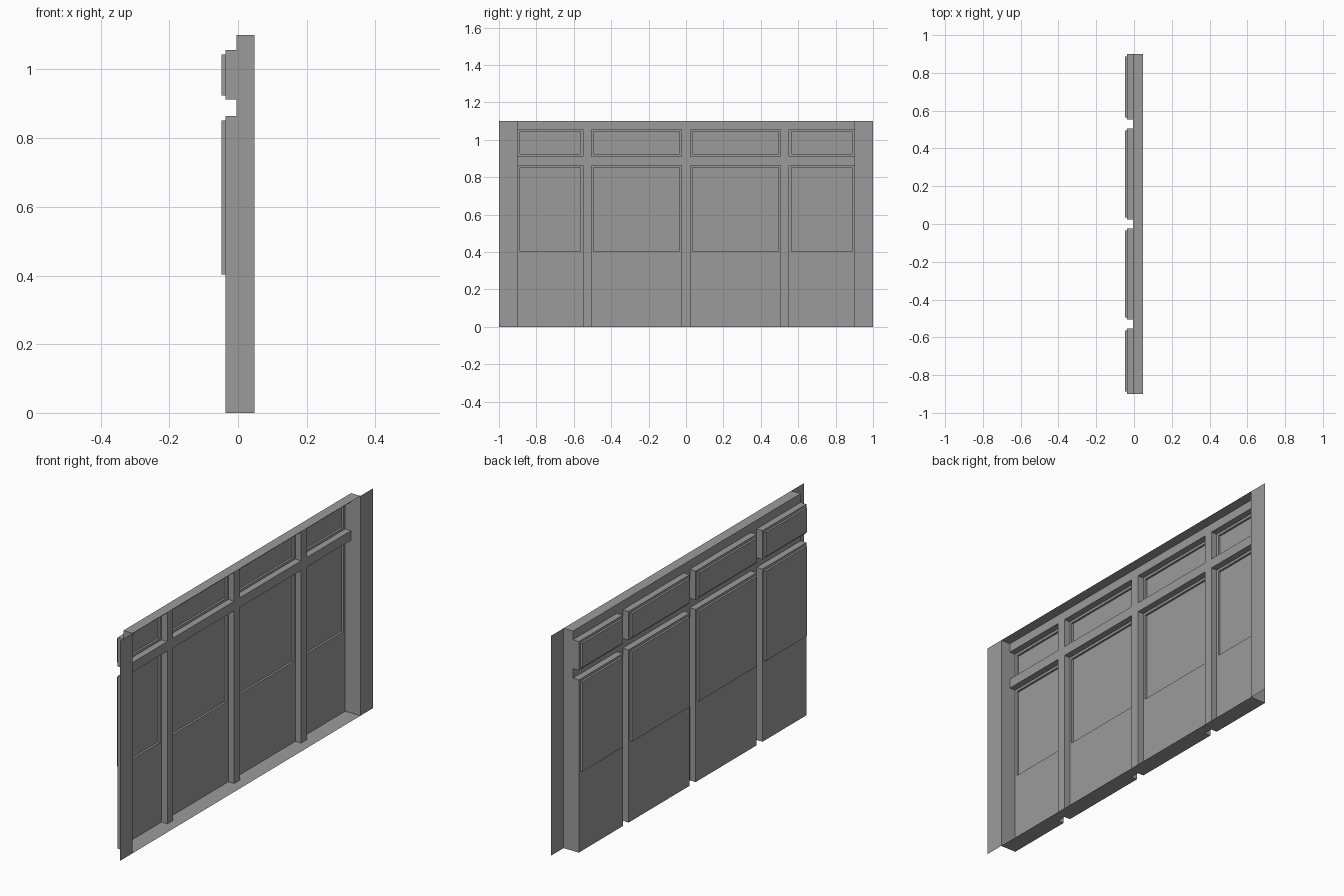
import bpy, bmesh
from mathutils import Vector

if "Cube" in bpy.data.objects:
    bpy.data.objects.remove(bpy.data.objects["Cube"])

# Depth (x) of each layer of the pressed wainscot sheet; -x is the outer face
DEPTH = {"side_flange": 0.0475, "frame": -0.0045, "panel": -0.037, "raised_field": -0.0475}
TOP, END, EDGE, RIM = 1.10, 0.90, 1.0, 0.012

# Panel bays along y (mirrored) and the two rows: bottom, top, raised bottom, raised top
half = [(0.0235, 0.506), (0.552, END)]
BAYS = [(-b, -a) for a, b in reversed(half)] + half
ROWS = [(0.0, 0.864, 0.403, 0.852), (0.912, 1.056, 0.924, 1.044)]


def part_at(y, z):
    """Name of the layer found at a point of the wall."""
    if abs(y) > END or not 0 < z < TOP:
        return "side_flange"
    for y0, y1 in BAYS:
        for z0, z1, r0, r1 in ROWS:
            if y0 < y < y1 and z0 < z < z1:
                inside = y0 + RIM < y < y1 - RIM and r0 < z < r1
                return "raised_field" if inside else "panel"
    return "frame"


ys = sorted({-EDGE, EDGE} | {v for a, b in BAYS for v in (a, a + RIM, b - RIM, b)})
zs = sorted({0.0, TOP} | {v for r in ROWS for v in r})
meshes = {name: bmesh.new() for name in DEPTH}


def quad(part, pts, normal):
    bm = meshes[part]
    f = bm.faces.new([bm.verts.new(p) for p in pts])
    f.normal_update()
    if f.normal.dot(Vector(normal)) < 0:
        f.normal_flip()


def step(a, b, p, q, axis):
    """Return wall between neighbouring cells a and b, along edge p-q."""
    xa, xb = DEPTH[a], DEPTH[b]
    if xa == xb:
        return
    owner, sign = (a, 1) if xa < xb else (b, -1)
    quad(owner, [(xa, *p), (xa, *q), (xb, *q), (xb, *p)], [sign * c for c in axis])


# Flat faces of every layer
for y0, y1 in zip(ys, ys[1:]):
    for z0, z1 in zip(zs, zs[1:]):
        part = part_at((y0 + y1) / 2, (z0 + z1) / 2)
        x = DEPTH[part]
        quad(part, [(x, y0, z0), (x, y1, z0), (x, y1, z1), (x, y0, z1)], (-1, 0, 0))

# Walls facing along y
e = 0.001
for y in ys[1:-1]:
    for z0, z1 in zip(zs, zs[1:]):
        zm = (z0 + z1) / 2
        step(part_at(y - e, zm), part_at(y + e, zm), (y, z0), (y, z1), (0, 1, 0))

# Walls facing along z, including the top cap and the base
for z in zs:
    for y0, y1 in zip(ys, ys[1:]):
        ym = (y0 + y1) / 2
        step(part_at(ym, z - e), part_at(ym, z + e), (y0, z), (y1, z), (0, 0, 1))

# Dark grey paint
paint = bpy.data.materials.new("dark_grey_paint")
paint.diffuse_color = (0.33, 0.33, 0.33, 1)
paint.use_nodes = True
paint.node_tree.nodes["Principled BSDF"].inputs["Base Color"].default_value = paint.diffuse_color

# One object per layer, with coplanar cells merged
for name, bm in meshes.items():
    bmesh.ops.remove_doubles(bm, verts=bm.verts, dist=1e-5)
    bmesh.ops.dissolve_limit(bm, angle_limit=0.01, verts=bm.verts, edges=bm.edges)
    bmesh.ops.triangulate(bm, faces=[f for f in bm.faces if len(f.verts) > 4])
    mesh = bpy.data.meshes.new(name)
    bm.to_mesh(mesh)
    bm.free()
    mesh.materials.append(paint)
    bpy.context.collection.objects.link(bpy.data.objects.new(name, mesh))
